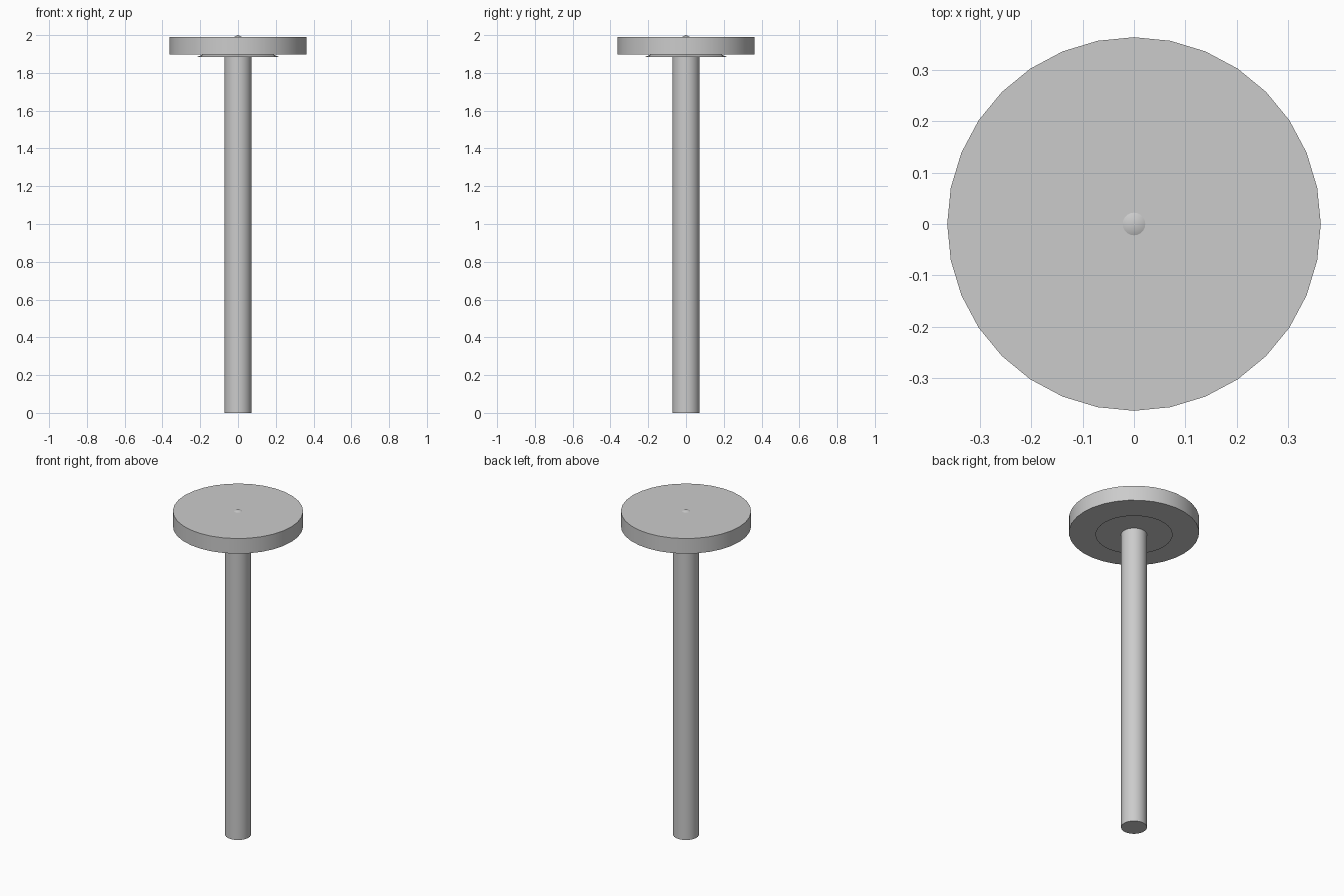
import bpy
import bmesh
import math

cube = bpy.data.objects.get("Cube")
if cube:
    bpy.data.objects.remove(cube, do_unlink=True)

SIDES = 32

grey = bpy.data.materials.new("plain grey")
grey.use_nodes = True
colour = (0.6, 0.6, 0.6, 1)
grey.diffuse_color = colour
grey.node_tree.nodes["Principled BSDF"].inputs["Base Color"].default_value = colour


def turned_part(name, bottom_radius, top_radius, bottom, top):
    """Round part standing on the central axis, smooth around its side."""
    mesh = bpy.data.meshes.new(name)
    bm = bmesh.new()
    bmesh.ops.create_cone(bm, cap_ends=True, segments=SIDES, radius1=bottom_radius,
                          radius2=top_radius, depth=top - bottom)
    bmesh.ops.translate(bm, verts=bm.verts, vec=(0, 0, (bottom + top) / 2))
    bm.to_mesh(mesh)
    bm.free()
    mesh.materials.append(grey)
    part = bpy.data.objects.new(name, mesh)
    bpy.context.collection.objects.link(part)
    bpy.ops.object.select_all(action="DESELECT")
    part.select_set(True)
    bpy.context.view_layer.objects.active = part
    bpy.ops.object.shade_smooth_by_angle(angle=math.radians(35))
    return part


# Long round shaft
turned_part("shaft", 0.072, 0.072, 0, 1.89)
# Thin flange under the head, widest at its lower rim
turned_part("flange", 0.215, 0.18, 1.885, 1.9)
# Flat round head
turned_part("head", 0.363, 0.363, 1.897, 1.99)
# Tiny point in the middle of the head
turned_part("centre_point", 0.022, 0, 1.99, 2.0)
